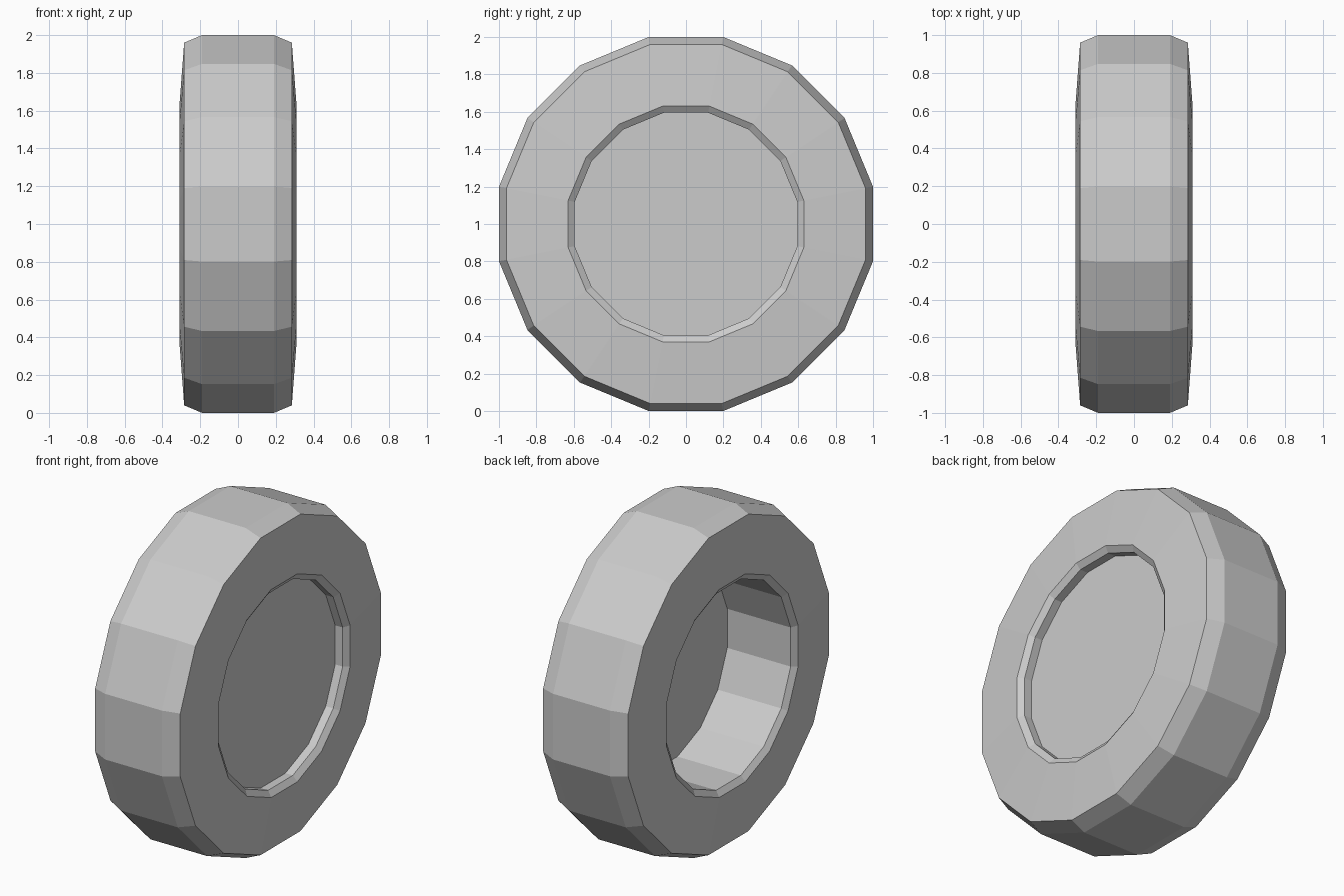
import bpy
import bmesh
import math

if "Cube" in bpy.data.objects:
    bpy.data.objects.remove(bpy.data.objects["Cube"])

SIDES = 16
STEP = 2 * math.pi / SIDES
TO_CORNER = 1 / math.cos(STEP / 2)   # flat-to-flat radius -> corner radius


def lathe(bm, profile):
    """Spin (x, flat radius) points about the wheel axle, return the rings."""
    rings = []
    for x, r in profile:
        ring = []
        for j in range(SIDES):
            a = (j + 0.5) * STEP
            ring.append(bm.verts.new((x, r * TO_CORNER * math.cos(a),
                                      1 + r * TO_CORNER * math.sin(a))))
        rings.append(ring)
    for a, b in zip(rings, rings[1:]):
        for j in range(SIDES):
            k = (j + 1) % SIDES
            bm.faces.new((a[j], a[k], b[k], b[j]))
    return rings


def finish(bm, name):
    mesh = bpy.data.meshes.new(name)
    bm.to_mesh(mesh)
    bm.free()
    obj = bpy.data.objects.new(name, mesh)
    bpy.context.collection.objects.link(obj)


# Tyre: sidewall, shoulder, tread, shoulder, sidewall
half = [(0.19, 1.0), (0.285, 0.96), (0.31, 0.63)]
bm = bmesh.new()
lathe(bm, [(-x, r) for x, r in reversed(half)] + half)
finish(bm, "tyre")

# Rim: shallow dish on the outer side, deep open barrel on the inner side
bm = bmesh.new()
outer = lathe(bm, [(0.31, 0.63), (0.285, 0.595), (0.235, 0.595)])
bm.faces.new(outer[-1])
inner = lathe(bm, [(0.14, 0.595), (-0.285, 0.595), (-0.31, 0.63)])
bm.faces.new(list(reversed(inner[0])))
finish(bm, "wheel_rim")
